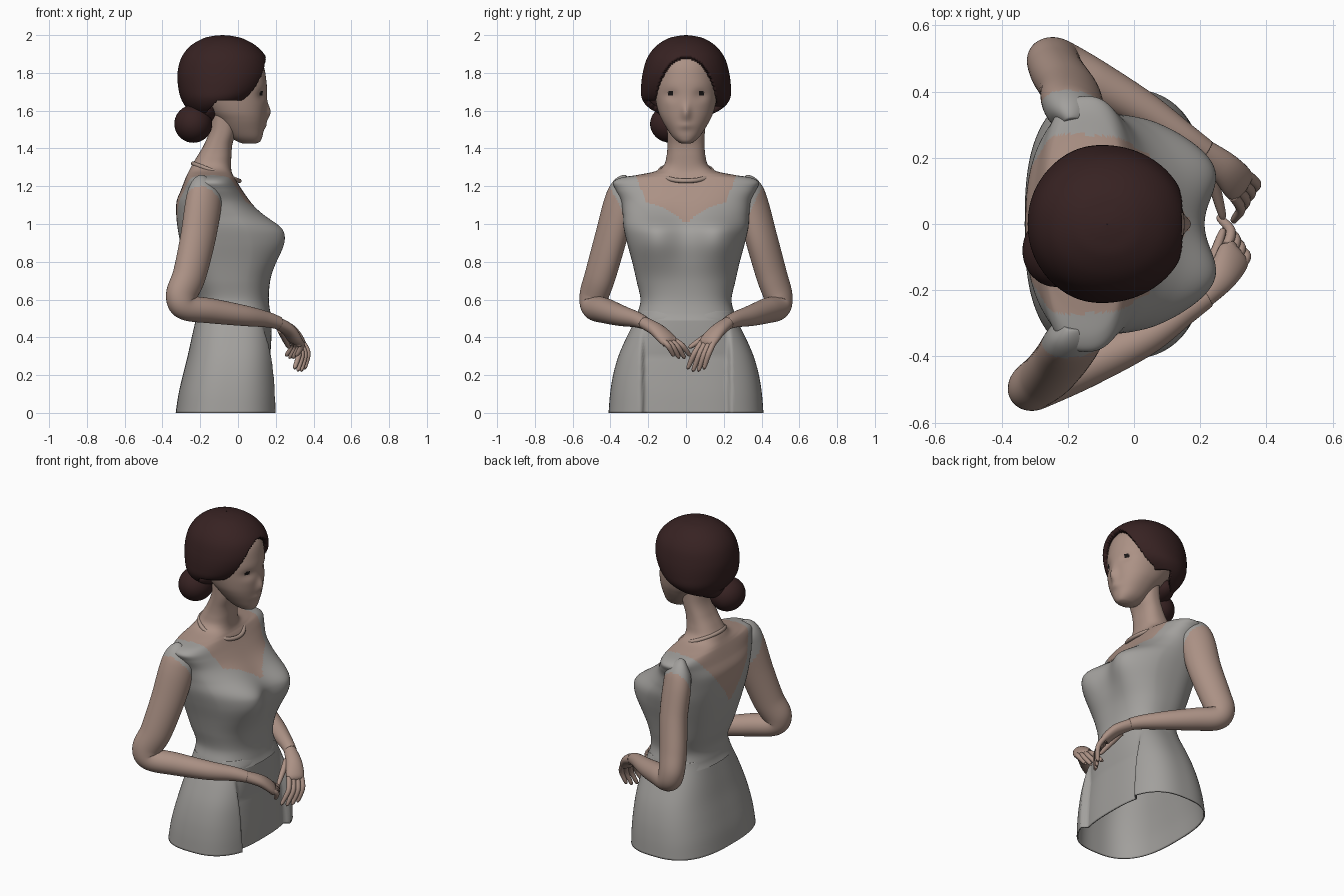
import bpy, bmesh, math
from mathutils import Vector

if "Cube" in bpy.data.objects:
    bpy.data.objects.remove(bpy.data.objects["Cube"])


def mat(name, rgb):
    m = bpy.data.materials.new(name)
    m.diffuse_color = (*rgb, 1)
    m.use_nodes = True
    m.node_tree.nodes["Principled BSDF"].inputs["Base Color"].default_value = m.diffuse_color
    return m


SKIN = mat("skin", (0.41, 0.285, 0.235))
DRESS = mat("grey_dress", (0.36, 0.35, 0.335))
HAIR = mat("dark_brown_hair", (0.038, 0.016, 0.016))
EYE = mat("eye_black", (0.01, 0.008, 0.008))
CHAIN = mat("necklace_tan", (0.41, 0.3, 0.25))


def spline(pts, n):
    """Catmull-Rom through tuples of any length, n steps per span."""
    out = []
    for i in range(len(pts) - 1):
        a, b, c, d = (pts[max(i - 1, 0)], pts[i], pts[i + 1],
                      pts[min(i + 2, len(pts) - 1)])
        for k in range(n):
            t = k / n
            out.append([0.5 * (2 * q + (r - p) * t + (2 * p - 5 * q + 4 * r - s) * t * t
                               + (3 * q - p - 3 * r + s) * t ** 3)
                        for p, q, r, s in zip(a, b, c, d)])
    out.append(list(pts[-1]))
    return out


def skin_rings(name, rings, mats, cap=True, paint=None, drop=None):
    """Join rings of points into a smooth surface; paint and drop are face rules."""
    bm = bmesh.new()
    vs = [[bm.verts.new(p) for p in r] for r in rings]
    n = len(rings[0])
    for a, b in zip(vs, vs[1:]):
        for j in range(n):
            k = (j + 1) % n
            bm.faces.new((a[j], a[k], b[k], b[j]))
    if cap:
        bm.faces.new(vs[0])
        bm.faces.new(vs[-1])
        bmesh.ops.recalc_face_normals(bm, faces=bm.faces)
    for f in bm.faces:
        if paint:
            f.material_index = paint(f.calc_center_median())
    if drop:
        bad = [f for f in bm.faces if drop(f.calc_center_median())]
        bmesh.ops.delete(bm, geom=bad, context='FACES')
    me = bpy.data.meshes.new(name)
    bm.to_mesh(me)
    bm.free()
    for m in mats:
        me.materials.append(m)
    me.shade_smooth()
    ob = bpy.data.objects.new(name, me)
    bpy.context.collection.objects.link(ob)
    return ob


def body(name, profile, mats, steps, seg, power=2.3, bump=None, **kw):
    """Loft of rounded sections; profile rows are z, x front, x back, half width."""
    rings = []
    for z, xf, xb, ry in spline(profile, steps):
        ring = []
        for j in range(seg):
            a = 2 * math.pi * j / seg
            c, s = math.cos(a), math.sin(a)
            x = (xf + xb) / 2 + (xf - xb) / 2 * math.copysign(abs(c) ** (2 / power), c)
            y = ry * math.copysign(abs(s) ** (2 / power), s)
            if bump and c > 0:
                x += bump(y, z) * min(1, c * 3)
            ring.append((x, y, z))
        rings.append(ring)
    return skin_rings(name, rings, mats, **kw)


def tube(name, pts, ref, mats, steps=6, seg=24, paint=None):
    """Limb along points (x, y, z, radius along ref, radius across)."""
    p = spline(pts, steps)
    ref = Vector(ref)
    rings = []
    for i, q in enumerate(p):
        t = (Vector(p[min(i + 1, len(p) - 1)][:3]) - Vector(p[max(i - 1, 0)][:3])).normalized()
        u = (ref - t * ref.dot(t)).normalized()
        v = t.cross(u)
        rings.append([Vector(q[:3]) + u * q[3] * math.cos(a) + v * q[4] * math.sin(a)
                      for a in (2 * math.pi * j / seg for j in range(seg))])
    return skin_rings(name, rings, mats, paint=paint)


def blob(y, z, y0, z0, sy, sz):
    return math.exp(-((y - y0) / sy) ** 2 - ((z - z0) / sz) ** 2)


def ball(name, loc, scale):
    bpy.ops.mesh.primitive_uv_sphere_add(segments=40, ring_count=24, radius=1, location=loc)
    ob = bpy.context.object
    ob.name, ob.scale = name, scale
    ob.data.materials.append(HAIR)
    ob.data.shade_smooth()


# Torso with bust, neck and painted neckline
def bust(y, z):
    sz = 0.18 if z < 0.95 else 0.1
    return 0.092 * (blob(y, z, 0.17, 0.95, 0.135, sz) + blob(y, z, -0.17, 0.95, 0.135, sz))


def neckline(c):
    w = abs(c.y)
    if c.z > 1.28:
        return 0
    if c.x > -0.15:
        edge = (1.0 + 0.09 * (min(w, 0.13) / 0.13) ** 0.8 + 0.3 * max(0, w - 0.13)
                + 2.2 * max(0, w - 0.21))
    else:
        edge = 0.9 + 1.3 * w
    return 0 if c.z > edge else 1


torso = [(0.49, 0.185, -0.232, 0.268), (0.53, 0.172, -0.22, 0.256), (0.6, 0.162, -0.215, 0.241),
         (0.7, 0.165, -0.25, 0.262), (0.8, 0.175, -0.28, 0.285), (0.9, 0.178, -0.305, 0.312),
         (0.98, 0.16, -0.32, 0.33), (1.05, 0.112, -0.327, 0.335), (1.12, 0.062, -0.325, 0.345),
         (1.18, 0.022, -0.302, 0.372), (1.22, -0.003, -0.287, 0.385), (1.245, -0.018, -0.277, 0.345),
         (1.26, -0.027, -0.27, 0.255), (1.28, -0.034, -0.26, 0.16), (1.31, -0.037, -0.245, 0.118),
         (1.36, -0.035, -0.215, 0.103), (1.42, -0.03, -0.18, 0.098), (1.5, -0.01, -0.15, 0.1),
         (1.62, -0.01, -0.14, 0.105)]
body("torso_and_neck", torso, [SKIN, DRESS], 9, 180, 2.45, bust, cap=False, paint=neckline)


# Open skirt with a set-back front panel
def panel(y, z):
    return -0.04 * min(1, max(0, (0.24 - abs(y)) / 0.025)) * min(1, max(0, (0.5 - z) / 0.2))


skirt = body("skirt", [(0, 0.226, -0.33, 0.41), (0.1, 0.224, -0.315, 0.402),
                       (0.2, 0.218, -0.292, 0.386), (0.3, 0.21, -0.267, 0.358),
                       (0.4, 0.197, -0.245, 0.315), (0.5, 0.178, -0.222, 0.264),
                       (0.54, 0.165, -0.212, 0.25)],
             [DRESS], 6, 160, 2.7, panel, cap=False)
sol = skirt.modifiers.new("cloth", 'SOLIDIFY')
sol.thickness = 0.008


# Head with nose, eye hollows and painted eyes
def face(y, z):
    return (0.024 * blob(y, z, 0, 1.59, 0.025, 0.045) + 0.008 * blob(y, z, 0, 1.52, 0.04, 0.02)
            - 0.012 * (blob(y, z, 0.08, 1.68, 0.04, 0.03) + blob(y, z, -0.08, 1.68, 0.04, 0.03)))


def eyes(c):
    return int(c.x > 0 and 0.068 < abs(c.y) < 0.094 and abs(c.z - 1.692) < 0.009)


body("head", [(1.425, 0.09, 0.03, 0.02), (1.435, 0.115, 0.0, 0.042), (1.46, 0.128, -0.04, 0.07),
              (1.5, 0.136, -0.08, 0.098), (1.55, 0.144, -0.12, 0.127), (1.6, 0.149, -0.17, 0.148),
              (1.68, 0.153, -0.23, 0.165), (1.76, 0.15, -0.255, 0.17), (1.85, 0.13, -0.25, 0.155),
              (1.92, 0.07, -0.19, 0.1), (1.95, 0.0, -0.1, 0.02)],
     [SKIN, EYE], 10, 160, 2.15, face, paint=eyes)


# Hair cap with an arched opening for the face
def opening(c):
    low = 1.65 - 0.03 * max(0, min(1, (c.y - 0.1) / 0.05))
    if c.z < low and c.x > -0.11 - (low - c.z):
        return True
    h = (c.z - 1.62) / 0.27
    return c.x > -0.02 and h < 1 and abs(c.y) < 0.165 * math.sqrt(1 - max(0, h) ** 2)


hair = body("hair", [(1.55, -0.15, -0.2, 0.04), (1.57, -0.1, -0.235, 0.11), (1.61, -0.01, -0.27, 0.19),
                     (1.66, 0.08, -0.3, 0.232), (1.72, 0.135, -0.316, 0.238),
                     (1.8, 0.163, -0.32, 0.229), (1.88, 0.15, -0.3, 0.205),
                     (1.94, 0.1, -0.255, 0.16), (1.98, 0.03, -0.19, 0.1),
                     (1.995, -0.03, -0.135, 0.045), (2.0, -0.08, -0.082, 0.001)],
            [HAIR], 8, 210, 2.1, cap=False, drop=opening)
sol = hair.modifiers.new("thickness", 'SOLIDIFY')
sol.thickness = 0.03
ball("hair_bun", (-0.237, -0.08, 1.53), (0.1, 0.11, 0.1))
ball("nape_hair", (-0.185, -0.02, 1.6), (0.08, 0.13, 0.07))

# Necklace
bpy.ops.mesh.primitive_torus_add(major_segments=64, minor_segments=10, major_radius=0.13,
                                 minor_radius=0.012, location=(-0.115, 0, 1.274), rotation=(0, 0.36, 0))
chain = bpy.context.object
chain.name = "necklace"
chain.scale = (1, 1.08, 1)
chain.data.materials.append(CHAIN)
chain.data.shade_smooth()


# Arms with cap sleeves, hands and fingers
def sleeve(c):
    return int(c.z > 1.05 + 2.0 * (abs(c.y) - 0.33))


for side, s, ex, knuckle, tip in (
        ("left", 1, 0.035, (0.318, 0.118, 0.378), (0.33, 0.05, 0.215)),
        ("right", -1, -0.025, (0.302, -0.095, 0.385), (0.285, -0.02, 0.285))):
    ref = Vector((0.53, 0.85 * s, 0))
    arm = [(-0.165, 0.29, 1.2, 0.03, 0.07), (-0.172, 0.325, 1.175, 0.066, 0.095),
           (-0.184, 0.352, 1.1, 0.077, 0.103), (-0.205 + ex / 3, 0.4, 0.92, 0.078, 0.099),
           (-0.245 + ex / 2, 0.453, 0.73, 0.077, 0.092), (-0.275 + ex, 0.487, 0.62, 0.073, 0.085),
           (-0.25 + ex, 0.482, 0.56, 0.07, 0.07), (-0.13 + ex / 2, 0.425, 0.54, 0.067, 0.066),
           (0.03, 0.345, 0.515, 0.055, 0.055), (0.15, 0.265, 0.495, 0.042, 0.042),
           (0.215, 0.22, 0.476, 0.036, 0.034)]
    tube(side + "_arm", [(x, y * s, z, a, b) for x, y, z, a, b in arm], ref, [SKIN, DRESS],
         steps=10, seg=48, paint=sleeve)
    k, e = Vector(knuckle), Vector(tip)
    wrist = Vector((0.2, 0.23 * s, 0.481))
    mid = wrist.lerp(k, 0.55) + Vector((0.01, 0, 0.012))
    tube(side + "_palm", [(*wrist, 0.034, 0.032), (*mid, 0.048, 0.032), (*k, 0.054, 0.026),
                          (*k.lerp(e, 0.12), 0.03, 0.01)], ref, [SKIN])
    for i in range(4):
        off = ref * (i - 1.5)
        base, end = k + off * 0.025, e + off * 0.034
        end.z += 0.012 * abs(i - 1.5)
        bend = base.lerp(end, 0.5) + Vector((0.022, 0, 0.012))
        tube(f"{side}_finger_{i + 1}", [(*base, 0.016, 0.016), (*bend, 0.015, 0.015),
                                        (*base.lerp(end, 0.92), 0.011, 0.011), (*end, 0.003, 0.003)],
             ref, [SKIN], seg=12)
    root = wrist.lerp(k, 0.4) - ref * 0.03
    end = Vector((0.27, 0.015 * s, 0.345))
    tube(side + "_thumb", [(*root, 0.02, 0.02), (*root.lerp(end, 0.55), 0.016, 0.016),
                           (*root.lerp(end, 0.93), 0.011, 0.011), (*end, 0.003, 0.003)],
         ref, [SKIN], seg=12)
